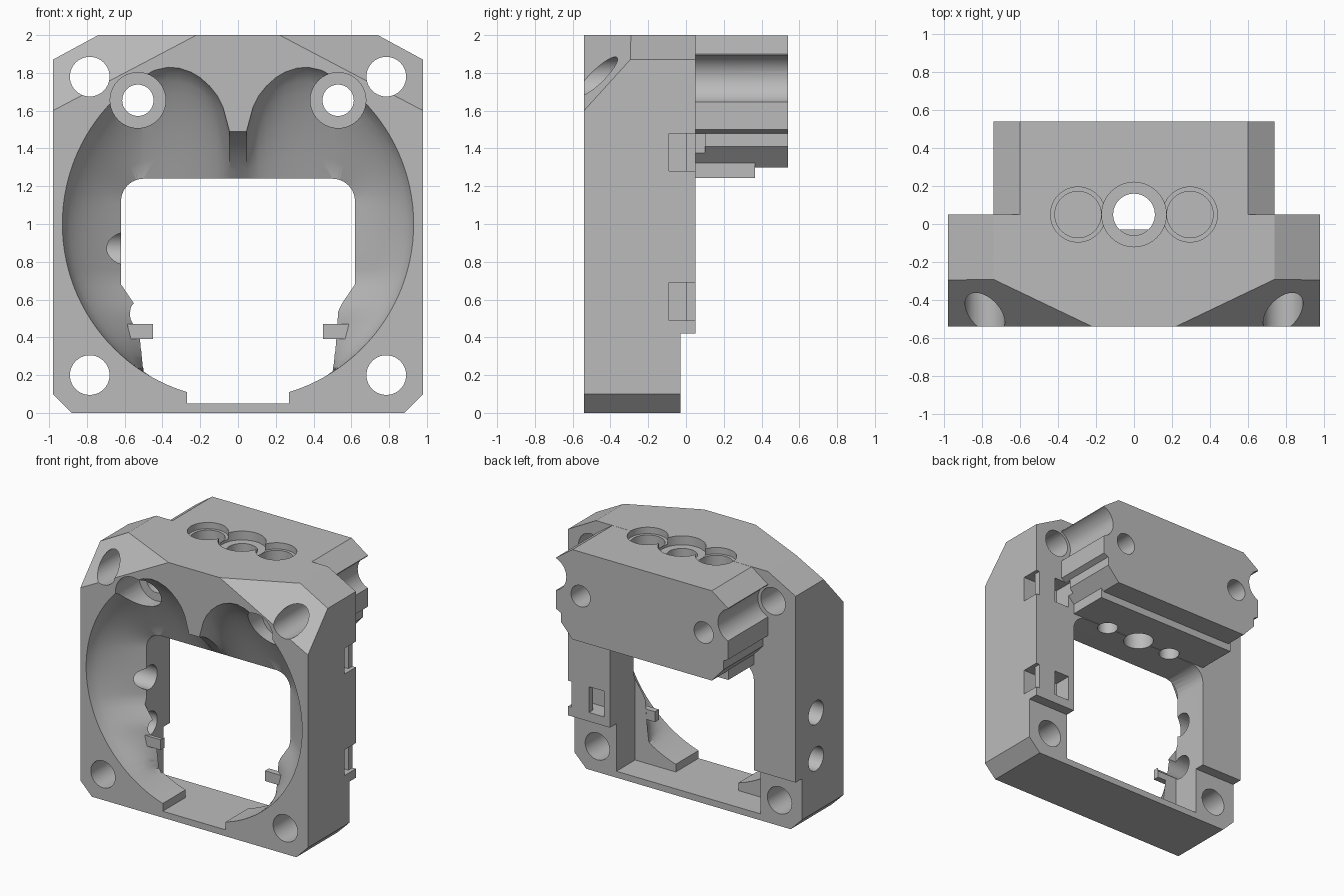
import bpy, bmesh
from math import sin, cos, radians, pi, hypot

cube = bpy.data.objects.get("Cube")
if cube:
    bpy.data.objects.remove(cube, do_unlink=True)

grey = bpy.data.materials.new("plain grey")
grey.use_nodes = True
grey.diffuse_color = (0.5, 0.5, 0.5, 1)
grey.node_tree.nodes["Principled BSDF"].inputs["Base Color"].default_value = (0.5, 0.5, 0.5, 1)


def finish(name, bm):
    bmesh.ops.remove_doubles(bm, verts=bm.verts, dist=0.0005)
    bmesh.ops.recalc_face_normals(bm, faces=bm.faces)
    mesh = bpy.data.meshes.new(name)
    bm.to_mesh(mesh)
    bm.free()
    mesh.materials.append(grey)
    obj = bpy.data.objects.new(name, mesh)
    bpy.context.collection.objects.link(obj)
    return obj


def loft(name, rings):
    bm = bmesh.new()
    loops = [[bm.verts.new(p) for p in ring] for ring in rings]
    n = len(loops[0])
    for a, b in zip(loops, loops[1:]):
        for i in range(n):
            j = (i + 1) % n
            bm.faces.new((a[i], a[j], b[j], b[i]))
    bm.faces.new(loops[0])
    bm.faces.new(loops[-1])
    return finish(name, bm)


def prism(name, pts, lo, hi, axis="y"):
    place = {"x": lambda u, v, d: (d, u, v),
             "y": lambda u, v, d: (u, d, v),
             "z": lambda u, v, d: (u, v, d)}[axis]
    return loft(name, [[place(u, v, d) for u, v in pts] for d in (lo, hi)])


def box(name, x0, x1, y0, y1, z0, z1):
    x0, x1 = sorted((x0, x1))
    return prism(name, [(x0, z0), (x1, z0), (x1, z1), (x0, z1)], y0, y1)


def circle(u, v, r, n=40):
    return [(u + r * cos(2 * pi * i / n), v + r * sin(2 * pi * i / n)) for i in range(n)]


def rod(name, u, v, r, lo, hi, axis="y"):
    return prism(name, circle(u, v, r), lo, hi, axis)


def combine(target, tool, operation):
    mod = target.modifiers.new(tool.name, "BOOLEAN")
    mod.operation, mod.solver, mod.object = operation, "EXACT", tool
    bpy.context.view_layer.objects.active = target
    bpy.ops.object.modifier_apply(modifier=mod.name)
    bpy.data.objects.remove(tool, do_unlink=True)


def mirrored(half):
    return half + [(-u, v) for u, v in reversed(half) if abs(u) > 1e-6]


# Main frame with chamfered outline
frame = prism("housing_frame", mirrored([(0.88, 0), (0.98, 0.1), (0.98, 1.87), (0.74, 2)]), -0.54, 0.05)


def cut(tool):
    combine(frame, tool, "DIFFERENCE")


def add(tool):
    combine(frame, tool, "UNION")


# Sloping front top corners
e = 0.3
for s in (-1, 1):
    lengths = (-0.76 * s, 0.363, -0.4)
    corner = [c - e * d for c, d in zip((0.98 * s, -0.54, 2), lengths)]
    bm = bmesh.new()
    vs = [bm.verts.new(corner)]
    for i in range(3):
        p = list(corner)
        p[i] += lengths[i] * (1 + 3 * e)
        vs.append(bm.verts.new(p))
    for i in range(4):
        bm.faces.new([v for j, v in enumerate(vs) if j != i])
    cut(finish("corner_cutter", bm))

# Bowl with two upper lobes, narrowing to a rounded window
half = [(0, 1.49), (0.045, 1.49), (0.08, 1.62), (0.11, 1.68), (0.15, 1.73),
        (0.2, 1.775), (0.25, 1.805), (0.31, 1.825), (0.37, 1.83), (0.44, 1.815)]
half += [(0.93 * cos(radians(a)), 1 + 0.93 * sin(radians(a))) for a in range(57, -90, -3)]
half += [(0, 0.07)]
outline = mirrored(half)


def window(u, v):
    r = 0.12
    qv = min(max(v, 0.17), 1.24 - r)
    limit = 0.5 + 0.12 * min(max((qv - 0.55) / 0.17, 0), 1) - r
    qu = min(max(u, -limit), limit)
    d = hypot(u - qu, v - qv)
    k = min(1, r / d) if d else 1
    return qu + (u - qu) * k, qv + (v - qv) * k


rings = [[(u, -0.6, v) for u, v in outline]]
for i in range(9):
    t = i / 8
    f = t ** 1.5
    ring = []
    for u, v in outline:
        wu, wv = window(u, v)
        ring.append((u + (wu - u) * f, -0.54 + 0.3 * t, v + (wv - v) * f))
    rings.append(ring)
cut(loft("bowl_cutter", rings))

# Rear block with stepped ends and a lower ledge
add(prism("rear_block", mirrored([(0.6, 1.3), (0.7, 1.41), (0.7, 1.48), (0.74, 1.5),
                                  (0.74, 1.9), (0.6, 1.999)]), 0, 0.54))
add(box("rear_ledge", -0.62, 0.62, 0, 0.365, 1.243, 1.4))

# Rear recess between the columns, floor gap and shortened feet
arc = [(0.5 + 0.12 * cos(radians(a)), 1.12 + 0.12 * sin(radians(a))) for a in range(0, 91, 15)]
cut(prism("recess_cutter", mirrored([(0.62, 0.05)] + arc), -0.26, 0.06))
cut(box("floor_cutter", -0.27, 0.27, -0.6, 0.1, 0.05, 0.3))
cut(box("foot_cutter", -1.1, 1.1, -0.03, 0.1, -0.1, 0.42))

for s in (-1, 1):
    # Rounded shoulders and small clips at the lower window
    shoulder = [(s * (0.52 + 0.25 * cos(radians(a))), 0.03 + 0.25 * sin(radians(a)))
                for a in range(0, 91, 10)] + [(s * 0.7, 0.28), (s * 0.7, 0.03)]
    add(prism("shoulder", shoulder, -0.5, -0.26))
    add(box("clip", s * 0.45, s * 0.62, -0.31, -0.262, 0.39, 0.47))
    # Screw seats in the bowl and their holes
    add(rod("screw_seat", s * 0.53, 1.655, 0.145, -0.25, 0.02))
    cut(rod("seat_cutter", s * 0.53, 1.655, 0.147, -0.6, -0.25))
    cut(rod("screw_cutter", s * 0.53, 1.655, 0.083, -0.6, 0.7))
    # Corner mounting holes and clearance grooves
    for z in (0.2, 1.78):
        cut(rod("mount_cutter", s * 0.785, z, 0.105, -0.7, 0.2))
    cut(rod("groove_cutter", s * 0.785, 1.77, 0.132, 0.05, 0.7))
    # Blind sockets beside the central bore
    cut(rod("rim_cutter", s * 0.295, 0.05, 0.145, 1.95, 2.1, "z"))
    cut(rod("socket_cutter", s * 0.295, 0.05, 0.122, 1.6, 2.1, "z"))
    cut(rod("lower_socket_cutter", s * 0.295, 0.05, 0.075, 1.1, 1.45, "z"))

# Central bore
cut(rod("bore_rim_cutter", 0, 0.05, 0.17, 1.93, 2.1, "z"))
cut(rod("bore_cutter", 0, 0.05, 0.11, 1.1, 2.1, "z"))

# Cable ports on one side, strap channels on the other
for z in (0.87, 0.51):
    cut(rod("port_cutter", -0.2, z, 0.092, -1.1, -0.45, "x"))
for z in (0.59, 1.38):
    z0, z1 = z - 0.1, z + 0.1
    cut(box("channel_cutter", 0.67, 1.1, -0.09, 0, z0, z1))
    cut(box("channel_mouth_cutter", 0.67, 0.8, -0.05, 0.1, z0, z1))
    cut(box("channel_edge_cutter", 0.95, 1.1, -0.05, 0.1, z0, z1))

bpy.ops.object.select_all(action="DESELECT")
frame.select_set(True)
bpy.context.view_layer.objects.active = frame
bpy.ops.object.shade_smooth_by_angle(angle=radians(25))
